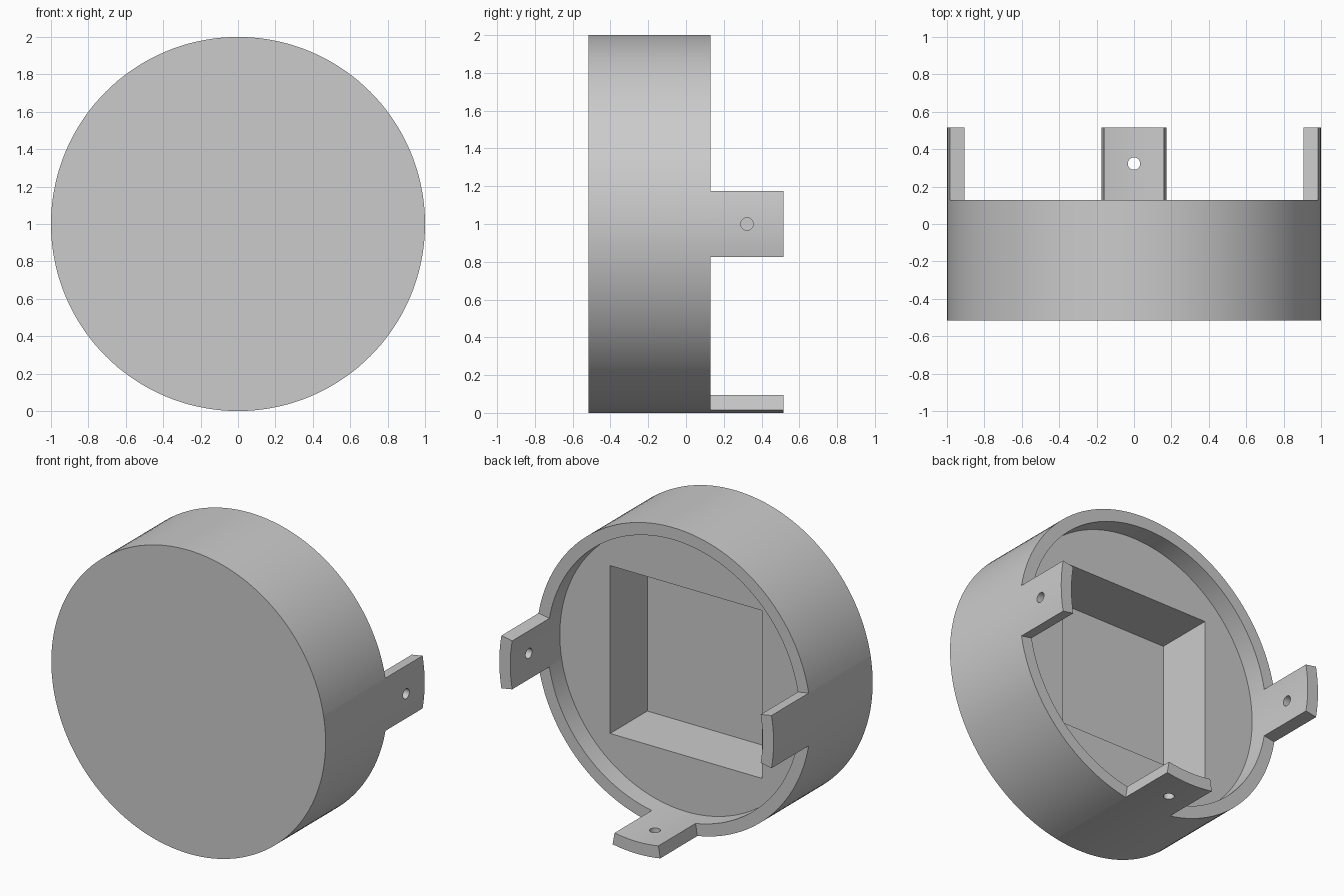
import bpy, bmesh
from math import sin, cos, radians, pi
from mathutils import Matrix

if "Cube" in bpy.data.objects:
    bpy.data.objects.remove(bpy.data.objects["Cube"], do_unlink=True)

FRONT, FLOOR, RIM, BACK = -0.516, 0.0, 0.129, 0.516
OUTER, INNER = 1.0, 0.92
POCKET, POCKET_FLOOR = 0.553, -0.387
TAB_HALF_ANGLE = 10
HOLE_Y, HOLE_R = 0.323, 0.033

grey = bpy.data.materials.new("plain grey")
grey.use_nodes = True
colour = (0.6, 0.6, 0.6, 1)
grey.diffuse_color = colour
grey.node_tree.nodes["Principled BSDF"].inputs["Base Color"].default_value = colour


def arc(radius, start, end, steps):
    """Points in the xz plane around the disc centre, angles in degrees."""
    angles = [radians(start + (end - start) * i / steps) for i in range(steps + 1)]
    return [(radius * cos(a), 1 + radius * sin(a)) for a in angles]


def add_object(name, bm):
    bmesh.ops.recalc_face_normals(bm, faces=bm.faces)
    mesh = bpy.data.meshes.new(name)
    bm.to_mesh(mesh)
    bm.free()
    obj = bpy.data.objects.new(name, mesh)
    bpy.context.collection.objects.link(obj)
    return obj


def prism(name, outline, y0, y1):
    """Extrude an xz outline along y."""
    bm = bmesh.new()
    face = bm.faces.new([bm.verts.new((x, y0, z)) for x, z in outline])
    side = bmesh.ops.extrude_face_region(bm, geom=[face])["geom"]
    moved = [v for v in side if isinstance(v, bmesh.types.BMVert)]
    bmesh.ops.translate(bm, verts=moved, vec=(0, y1 - y0, 0))
    return add_object(name, bm)


def drill(name, location, axis, length):
    bm = bmesh.new()
    turn = Matrix.Rotation(pi / 2, 4, "Y") if axis == "X" else Matrix()
    bmesh.ops.create_cone(bm, cap_ends=True, segments=32, radius1=HOLE_R, radius2=HOLE_R,
                          depth=length, matrix=Matrix.Translation(location) @ turn)
    return add_object(name, bm)


# Full-depth drum
housing = prism("round_housing", arc(OUTER, 0, 360, 144)[:-1], FRONT, BACK)
housing.data.materials.append(grey)

# Shallow round recess and square pocket
p = POCKET
cutters = [
    prism("recess_cutter", arc(INNER, 0, 360, 144)[:-1], FLOOR, 0.7),
    prism("pocket_cutter", [(-p, 1 - p), (p, 1 - p), (p, 1 + p), (-p, 1 + p)], POCKET_FLOOR, 0.3),
]

# Trim the wall between the left, right and bottom tabs
h = TAB_HALF_ANGLE
for start, end in [(h, 180 - h), (180 + h, 270 - h), (270 + h, 360 - h)]:
    sector = arc(0.7, start, end, 40) + arc(1.3, end, start, 40)
    cutters.append(prism("rim_cutter", sector, RIM, 0.8))

# Screw holes through the tabs
cutters.append(drill("side_hole_cutter", (0, HOLE_Y, 1), "X", 2.4))
cutters.append(drill("bottom_hole_cutter", (0, HOLE_Y, 0), "Z", 0.6))

for cutter in cutters:
    cutter.hide_render = True
    mod = housing.modifiers.new(cutter.name, "BOOLEAN")
    mod.operation = "DIFFERENCE"
    mod.solver = "EXACT"
    mod.object = cutter

# Bake the cuts, then drop the cutters
bpy.context.view_layer.update()
graph = bpy.context.evaluated_depsgraph_get()
baked = bpy.data.meshes.new_from_object(housing.evaluated_get(graph))
housing.modifiers.clear()
housing.data = baked
for cutter in cutters:
    bpy.data.objects.remove(cutter, do_unlink=True)
baked.materials.clear()
baked.materials.append(grey)
for poly in baked.polygons:
    poly.material_index = 0

bpy.ops.object.select_all(action="DESELECT")
housing.select_set(True)
bpy.context.view_layer.objects.active = housing
bpy.ops.object.shade_smooth_by_angle(angle=radians(30))
